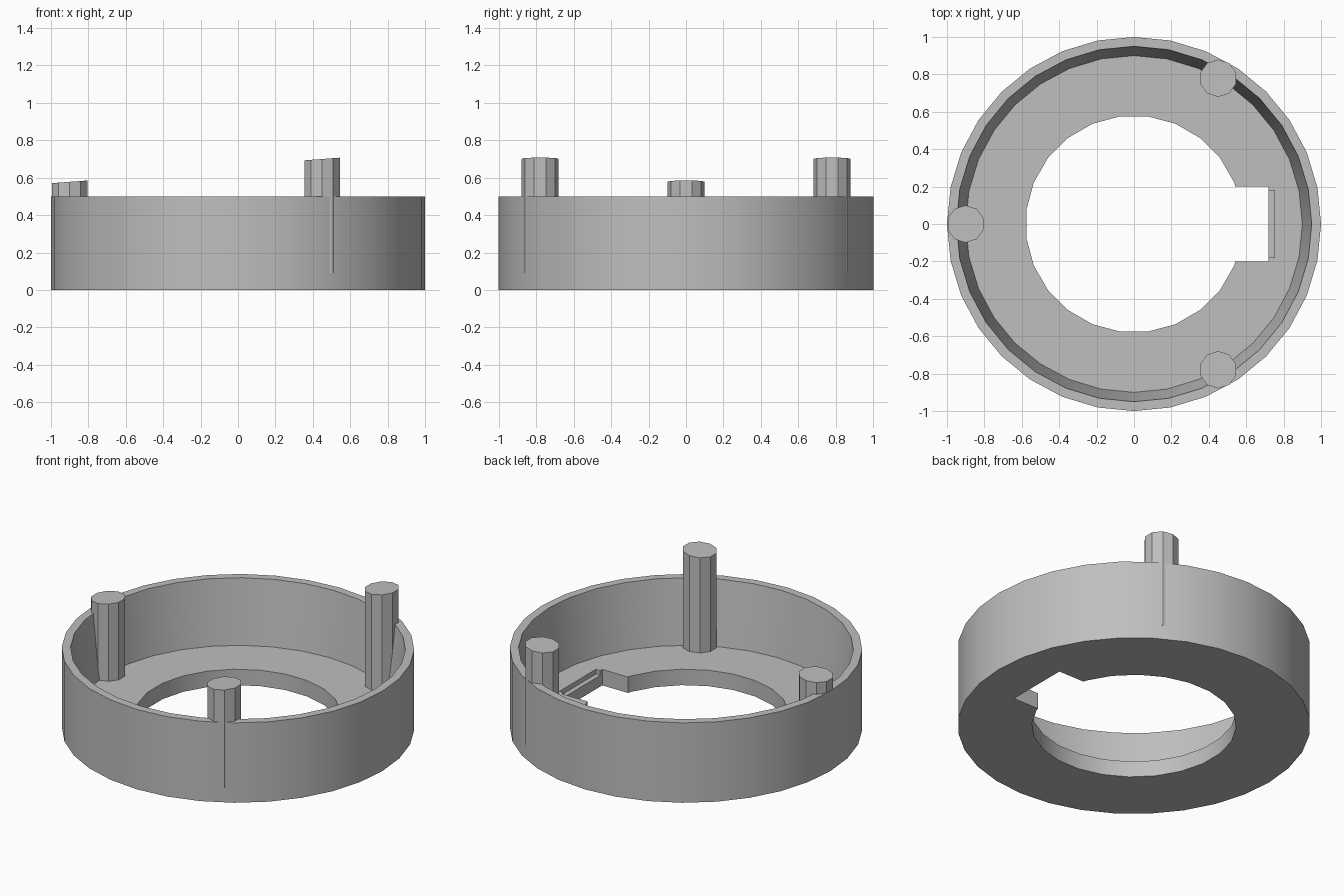
import bpy
import bmesh
import math
from mathutils import Matrix

if "Cube" in bpy.data.objects:
    bpy.data.objects.remove(bpy.data.objects["Cube"])

grey = bpy.data.materials.new("plain_grey")
grey.use_nodes = True
colour = (0.52, 0.52, 0.52, 1)
grey.diffuse_color = colour
grey.node_tree.nodes["Principled BSDF"].inputs["Base Color"].default_value = colour


def finish(name, bm):
    mesh = bpy.data.meshes.new(name)
    bm.to_mesh(mesh)
    bm.free()
    mesh.materials.append(grey)
    obj = bpy.data.objects.new(name, mesh)
    bpy.context.collection.objects.link(obj)
    return obj


def cone(name, sides, r_low, r_high, z_low, z_high, x=0, y=0, turn=0, lean=0):
    """Closed cylinder or cone; lean tilts the top cap along x."""
    bm = bmesh.new()
    bmesh.ops.create_cone(bm, cap_ends=True, segments=sides, radius1=r_low,
                          radius2=r_high, depth=z_high - z_low,
                          matrix=Matrix.Rotation(turn, 4, "Z"))
    for v in bm.verts:
        if v.co.z > 0:
            v.co.z += v.co.x * lean
    bmesh.ops.translate(bm, verts=bm.verts, vec=(x, y, (z_low + z_high) / 2))
    return finish(name, bm)


def box(name, low, high):
    bm = bmesh.new()
    bmesh.ops.create_cube(bm, size=1)
    for v in bm.verts:
        v.co = [a + (c + 0.5) * (b - a) for a, b, c in zip(low, high, v.co)]
    return finish(name, bm)


def activate(obj):
    bpy.ops.object.select_all(action="DESELECT")
    obj.select_set(True)
    bpy.context.view_layer.objects.active = obj


def cut(obj, cutter):
    cutter.hide_render = True
    mod = obj.modifiers.new("cut", "BOOLEAN")
    mod.operation = "DIFFERENCE"
    mod.solver = "EXACT"
    mod.object = cutter
    activate(obj)
    bpy.ops.object.modifier_apply(modifier=mod.name)
    bpy.data.objects.remove(cutter)


# Round housing: tapered interior, central opening, side slot and its small ledge
housing = cone("housing", 32, 1, 1, 0, 0.5)
cut(housing, cone("interior_cutter", 32, 0.9, 0.955, 0.1, 0.54))
cut(housing, cone("opening_cutter", 24, 0.58, 0.58, -0.1, 0.3, turn=math.pi / 24))
cut(housing, box("slot_cutter", (0.3, -0.2, -0.1), (0.72, 0.2, 0.3)))
cut(housing, box("ledge_cutter", (0.68, -0.18, 0.07), (0.75, 0.18, 0.2)))
activate(housing)
bpy.ops.object.shade_smooth_by_angle(angle=math.radians(30))

# Three posts with slightly slanted tops, standing on the floor by the wall
posts = {"back_post": (60, 0.7), "front_post": (-60, 0.7), "side_post": (180, 0.578)}
for name, (angle, top) in posts.items():
    a = math.radians(angle)
    cone(name, 10, 0.1, 0.1, 0.09, top, 0.9 * math.cos(a), 0.9 * math.sin(a), lean=0.075)
